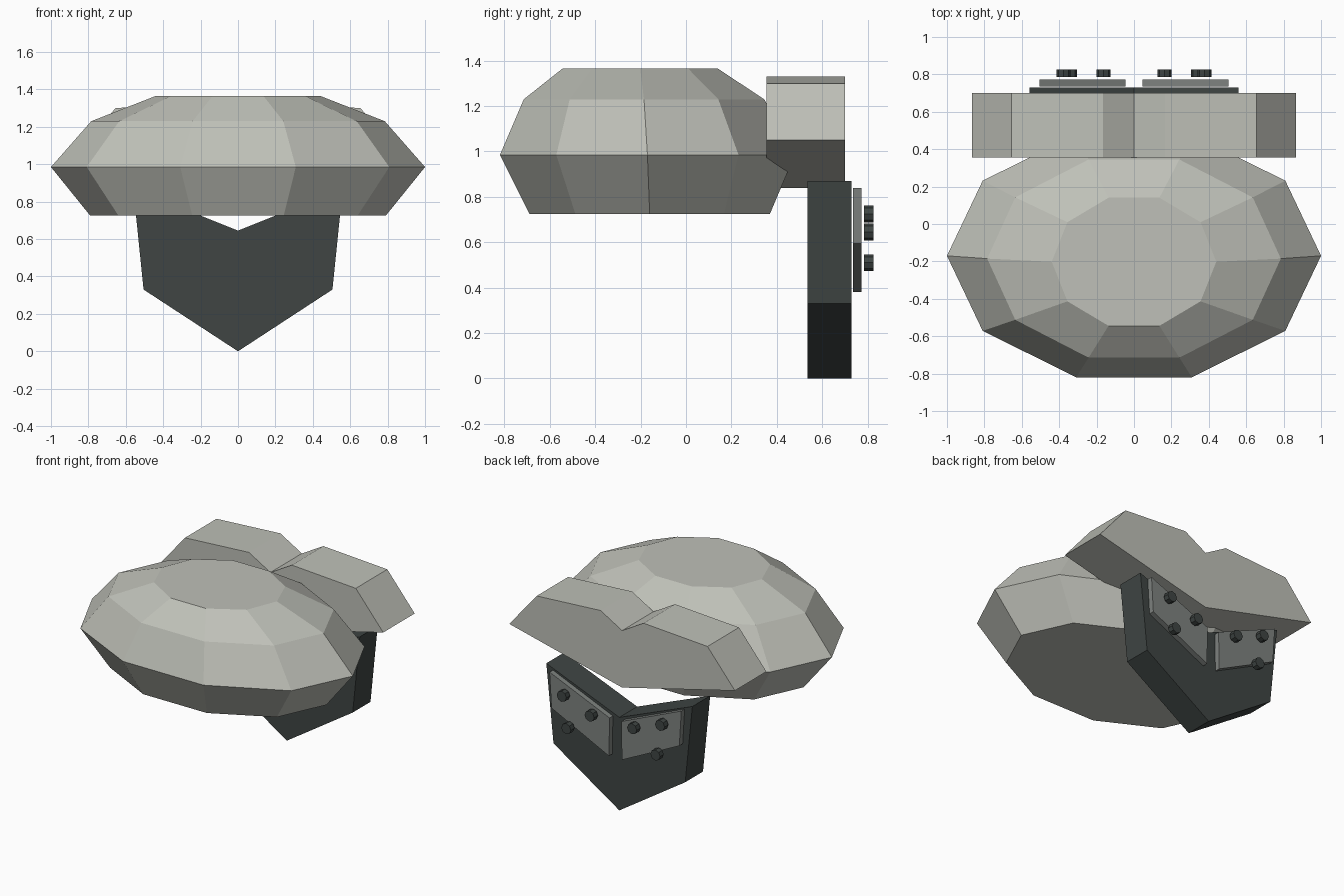
import bpy, bmesh
from math import sin, cos, pi

if "Cube" in bpy.data.objects:
    bpy.data.objects.remove(bpy.data.objects["Cube"])


def material(name, rgb):
    m = bpy.data.materials.new(name)
    m.diffuse_color = (*rgb, 1)
    m.use_nodes = True
    m.node_tree.nodes["Principled BSDF"].inputs["Base Color"].default_value = m.diffuse_color
    return m


STONE = material("pale_stone", (0.52, 0.53, 0.48))
DARK = material("dark_metal", (0.05, 0.06, 0.057))
STEEL = material("grey_steel", (0.21, 0.225, 0.215))


def finish(bm, name, mat):
    bmesh.ops.recalc_face_normals(bm, faces=bm.faces)
    me = bpy.data.meshes.new(name)
    bm.to_mesh(me)
    bm.free()
    me.materials.append(mat)
    ob = bpy.data.objects.new(name, me)
    bpy.context.collection.objects.link(ob)
    return ob


def prism(name, profile, y0, y1, mat):
    """Extrude an x/z outline from y0 to y1."""
    bm = bmesh.new()
    face = bm.faces.new([bm.verts.new((x, y0, z)) for x, z in profile])
    ext = bmesh.ops.extrude_face_region(bm, geom=[face])
    verts = [v for v in ext["geom"] if isinstance(v, bmesh.types.BMVert)]
    bmesh.ops.translate(bm, verts=verts, vec=(0, y1 - y0, 0))
    return finish(bm, name, mat)


def mirrored(half):
    """Complete a right-hand outline whose first and last points lie on x = 0."""
    return half + [(-x, z) for x, z in half[-2:0:-1]]


# Faceted ten-sided dome: (z, x radius, y radius, y centre) per ring
N = 10
bm = bmesh.new()
rings = []
for z, rx, ry, cy in [(0.725, 0.79, 0.557, -0.16), (0.985, 1.0, 0.683, -0.17),
                      (1.23, 0.785, 0.557, -0.185), (1.365, 0.44, 0.36, -0.202)]:
    rings.append([bm.verts.new((rx * cos(2 * pi * i / N), cy + ry * sin(2 * pi * i / N), z))
                  for i in range(N)])
for a, b in zip(rings, rings[1:]):
    for i in range(N):
        j = (i + 1) % N
        bm.faces.new((a[i], a[j], b[j], b[i]))
bm.faces.new(rings[0])
bm.faces.new(rings[-1])
finish(bm, "faceted_dome", STONE)

# Winged block behind the dome
prism("rear_wing", mirrored([(0, 0.84), (0.865, 1.05), (0.655, 1.30), (0.165, 1.33), (0, 1.235)]),
      0.355, 0.70, STONE)

# Pointed hanging shield
prism("shield_plate", mirrored([(0, 0), (0.505, 0.33), (0.56, 0.87), (0, 0.645)]),
      0.535, 0.73, DARK)

# Slanted cover plates and their bolts on both sides
for s, side in ((1, "right"), (-1, "left")):
    prism("cover_plate_" + side,
          [(s * x, z) for x, z in [(0.05, 0.38), (0.49, 0.595), (0.505, 0.84), (0.045, 0.645)]],
          0.736, 0.773, STEEL)
    for k, (x, z) in enumerate([(0.377, 0.725), (0.163, 0.645), (0.342, 0.51)]):
        octagon = [(s * x + 0.037 * cos(pi * i / 4), z + 0.037 * sin(pi * i / 4)) for i in range(8)]
        prism(f"bolt_{side}_{k + 1}", octagon, 0.785, 0.825, DARK)
